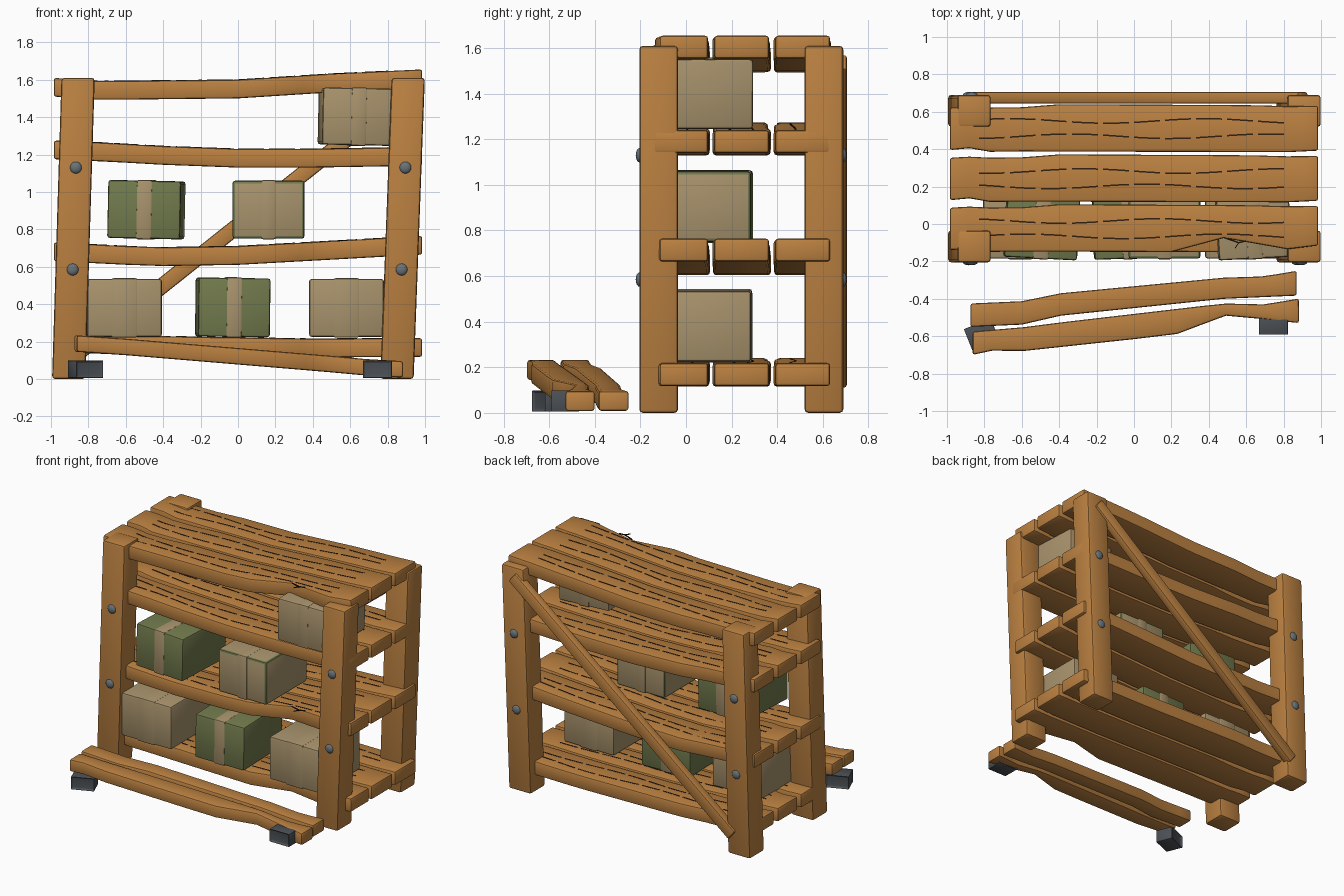
import bpy, bmesh, math
from mathutils import Matrix, Vector

if "Cube" in bpy.data.objects:
    bpy.data.objects.remove(bpy.data.objects["Cube"])


def material(name, rgb):
    m = bpy.data.materials.new(name)
    m.diffuse_color = (*rgb, 1)
    m.use_nodes = True
    m.node_tree.nodes["Principled BSDF"].inputs["Base Color"].default_value = m.diffuse_color
    return m


WOOD = material("wood", (0.50, 0.22, 0.053))
DARK = material("dark_crack", (0.03, 0.014, 0.006))
TAN = material("cardboard", (0.39, 0.29, 0.15))
GREEN = material("green_card", (0.165, 0.195, 0.073))
METAL = material("dark_metal", (0.07, 0.08, 0.09))
STEEL = material("bolt_steel", (0.14, 0.17, 0.19))


def finish(bm, name, mats, bevel=0.0, rim=False):
    """Round the hard edges, then make a smooth-by-angle object."""
    bmesh.ops.recalc_face_normals(bm, faces=bm.faces)
    if bevel:
        hard = [e for e in bm.edges if e.is_manifold and e.calc_face_angle() > 0.7]
        res = bmesh.ops.bevel(bm, geom=hard, offset=bevel, segments=2,
                              profile=0.5, affect='EDGES')
        if rim:
            for f in res['faces']:
                f.material_index = 1
    me = bpy.data.meshes.new(name)
    bm.to_mesh(me)
    bm.free()
    ob = bpy.data.objects.new(name, me)
    bpy.context.collection.objects.link(ob)
    for m in mats:
        me.materials.append(m)
    bpy.ops.object.select_all(action='DESELECT')
    ob.select_set(True)
    bpy.context.view_layer.objects.active = ob
    bpy.ops.object.shade_smooth_by_angle(angle=math.radians(35))
    return ob


def box(name, center, size, mats, bevel=0.012, rot=None, lean=0.0, rim=False):
    bm = bmesh.new()
    bmesh.ops.create_cube(bm, size=1)
    for v in bm.verts:
        v.co = Vector(v.co[i] * size[i] for i in range(3))
        v.co.x += lean * v.co.z
    finish_m = Matrix.Translation(center) @ (rot or Matrix())
    bm.transform(finish_m)
    return finish(bm, name, mats, bevel, rim)


def interp(pts, x):
    if x <= pts[0][0]:
        return pts[0][1]
    for (a, za), (b, zb) in zip(pts, pts[1:]):
        if x <= b:
            return za + (zb - za) * (x - a) / (b - a)
    return pts[-1][1]


def sweep(bm, rings):
    """Skin a solid bar through quads of corner points."""
    loops = [[bm.verts.new(p) for p in r] for r in rings]
    for a, b in zip(loops, loops[1:]):
        for i in range(4):
            j = (i + 1) % 4
            bm.faces.new((a[i], a[j], b[j], b[i]))
    bm.faces.new(loops[0])
    bm.faces.new(loops[-1][::-1])


def plank(name, xs, front, back, top, thick):
    bm = bmesh.new()
    rings = []
    for x in xs:
        y0, y1, z = interp(front, x), interp(back, x), interp(top, x)
        rings.append([(x, y0, z - thick), (x, y1, z - thick), (x, y1, z), (x, y0, z)])
    sweep(bm, rings)
    return finish(bm, name, [WOOD], 0.013)


def cracks(name, lines, top, keep=6):
    """Thin dashed grain plates lying on a plank."""
    bm = bmesh.new()
    w, lift, sink = 0.004, 0.002, 0.004
    for pts in lines:
        for k, (a, b) in enumerate(zip(pts, pts[1:])):
            if k % keep == keep - 1:
                continue
            rings = []
            for x, y in (a, b):
                z = interp(top, x)
                rings.append([(x, y - w, z - sink), (x, y + w, z - sink),
                              (x, y + w, z + lift), (x, y - w, z + lift)])
            sweep(bm, rings)
    finish(bm, name, [DARK])


# leaning corner posts with bolts
for side, x0, x1 in (("left", -0.905, -0.855), ("right", 0.85, 0.91)):
    for end, y, out in (("front", -0.12, -1), ("back", 0.605, 1)):
        box(f"{end}_{side}_post", ((x0 + x1) / 2, y, 0.805), (0.178, 0.17, 1.61),
            [WOOD], 0.016, lean=(x1 - x0) / 1.61)
        for level, z in (("lower", 0.585), ("upper", 1.13)):
            bm = bmesh.new()
            bmesh.ops.create_uvsphere(bm, u_segments=16, v_segments=8, radius=0.032)
            x = x0 + (x1 - x0) * z / 1.61 + 0.003
            bm.transform(Matrix.Translation((x, y + out * 0.083, z))
                         @ Matrix.Diagonal((1, 0.55, 1, 1)))
            finish(bm, f"{end}_{side}_{level}_bolt", [STEEL])

# sagging shelves of three boards each
SHELVES = {
    "top": [(-0.985, 1.61), (-0.75, 1.592), (0, 1.60), (0.5, 1.632), (0.985, 1.655)],
    "upper": [(-0.985, 1.275), (-0.75, 1.265), (-0.4, 1.245), (0, 1.23), (0.4, 1.23), (0.985, 1.24)],
    "middle": [(-0.985, 0.73), (-0.75, 0.718), (-0.45, 0.703), (0, 0.71), (0.45, 0.735), (0.985, 0.765)],
    "bottom": [(-0.985, 0.24), (-0.75, 0.235), (-0.2, 0.225), (0.4, 0.215), (0.985, 0.218)],
}
BOARD_X = [-0.985, -0.88, -0.77, -0.6, -0.4, -0.2, 0, 0.2, 0.34, 0.48, 0.65, 0.82, 0.9, 0.985]
for shelf, top in SHELVES.items():
    for row, yc in (("front", -0.025), ("centre", 0.242), ("back", 0.51)):
        front = [(-0.985, yc - 0.115), (-0.88, yc - 0.105), (-0.77, yc - 0.124),
                 (-0.6, yc - 0.122), (0.82, yc - 0.126), (0.985, yc - 0.118)]
        back = [(-0.985, yc + 0.112), (-0.88, yc + 0.118), (-0.68, yc + 0.108),
                (-0.4, yc + 0.13), (0.6, yc + 0.126), (0.82, yc + 0.12), (0.985, yc + 0.122)]
        if row == "front" and shelf != "upper":   # chipped front edge
            front = front[:4] + [(0.2, -0.15), (0.48, -0.075), (0.82, -0.135), (0.985, -0.115)]
        plank(f"{shelf}_{row}_board", BOARD_X, front, back, top, 0.1)
        lines = []
        for s in (-1, 1):
            lines.append([(x, yc + s * 0.041 + 0.012 * math.sin(x * 6 + s + yc * 9))
                          for x in (-0.83 + 1.66 * i / 60 for i in range(61))])
        cracks(f"{shelf}_{row}_grain", lines, top)
        if row == "front" and shelf in ("top", "middle"):
            cracks(f"{shelf}_split", [[(0.48, -0.072), (0.56, -0.10), (0.60, -0.09)],
                                      [(0.56, -0.10), (0.54, -0.13)]], top, 9)

# diagonal back brace
dx, dz = 1.76, 1.40
box("back_brace", (0.025, 0.675, 0.84), (math.hypot(dx, dz), 0.062, 0.085), [WOOD], 0.012,
    Matrix.Rotation(-math.atan2(dz, dx), 4, 'Y'))

# parcels with wrapped tape: x, bottom z, width, height, yaw, tilt, body, rim, tape
PARCELS = {
    "lower_left": (-0.607, 0.225, 0.40, 0.31, 0, 0, TAN, TAN, TAN, 0.14),
    "lower_centre": (-0.028, 0.225, 0.385, 0.315, 2, 0.8, GREEN, GREEN, TAN, 0.085),
    "lower_right": (0.58, 0.225, 0.40, 0.31, 0, 0, TAN, TAN, TAN, 0.14),
    "middle_left": (-0.49, 0.75, 0.39, 0.31, -3, 1.2, GREEN, GREEN, TAN, 0.085),
    "middle_right": (0.163, 0.75, 0.385, 0.31, 0, 0, TAN, GREEN, TAN, 0.08),
    "upper_right": (0.635, 1.25, 0.39, 0.305, 3, 1.2, TAN, TAN, TAN, 0.085),
}
for name, (x, z, w, h, yaw, tilt, body, rim, tape, tw) in PARCELS.items():
    rot = (Matrix.Rotation(math.radians(yaw), 4, 'Z')
           @ Matrix.Rotation(math.radians(tilt), 4, 'Y'))
    c = (x, 0.05, z + h / 2)
    box(f"{name}_parcel", c, (w, 0.47, h), [body, rim], 0.014, rot, rim=True)
    box(f"{name}_tape", c, (tw, 0.478, h + 0.008), [tape], 0.012, rot)

# loose step planks resting on metal blocks
STEP_TOP = [(-0.89, 0.235), (-0.6, 0.215), (0, 0.165), (0.48, 0.125), (0.7, 0.105), (0.89, 0.095)]
STEP_X = [-0.875, -0.77, -0.6, -0.39, 0, 0.22, 0.35, 0.48, 0.68, 0.78, 0.87]
plank("step_back_plank", STEP_X,
      [(-0.875, -0.55), (-0.6, -0.538), (-0.39, -0.49), (0.48, -0.4), (0.87, -0.383)],
      [(-0.875, -0.425), (-0.6, -0.413), (-0.39, -0.37), (0.48, -0.287), (0.7, -0.28), (0.87, -0.25)],
      STEP_TOP, 0.088)
plank("step_front_plank", [x + 0.012 for x in STEP_X],
      [(-0.865, -0.70), (-0.77, -0.677), (-0.6, -0.68), (0.22, -0.592), (0.49, -0.49),
       (0.66, -0.505), (0.885, -0.53)],
      [(-0.865, -0.575), (-0.6, -0.553), (-0.39, -0.526), (0.48, -0.425), (0.7, -0.43), (0.885, -0.398)],
      STEP_TOP, 0.088)
for side, x, y, yaw in (("left", -0.815, -0.59, 22), ("right", 0.745, -0.53, 0)):
    bm = bmesh.new()
    bmesh.ops.create_cube(bm, size=1)
    bm.transform(Matrix.Diagonal((0.155, 0.125, 0.092, 1)))
    ends = [f for f in bm.faces if abs(f.normal.y) > 0.9]
    bmesh.ops.inset_individual(bm, faces=ends, thickness=0.014, depth=-0.012)
    bm.transform(Matrix.Translation((x, y, 0.052)) @ Matrix.Rotation(math.radians(yaw), 4, 'Z'))
    finish(bm, f"{side}_step_block", [METAL], 0.003)
